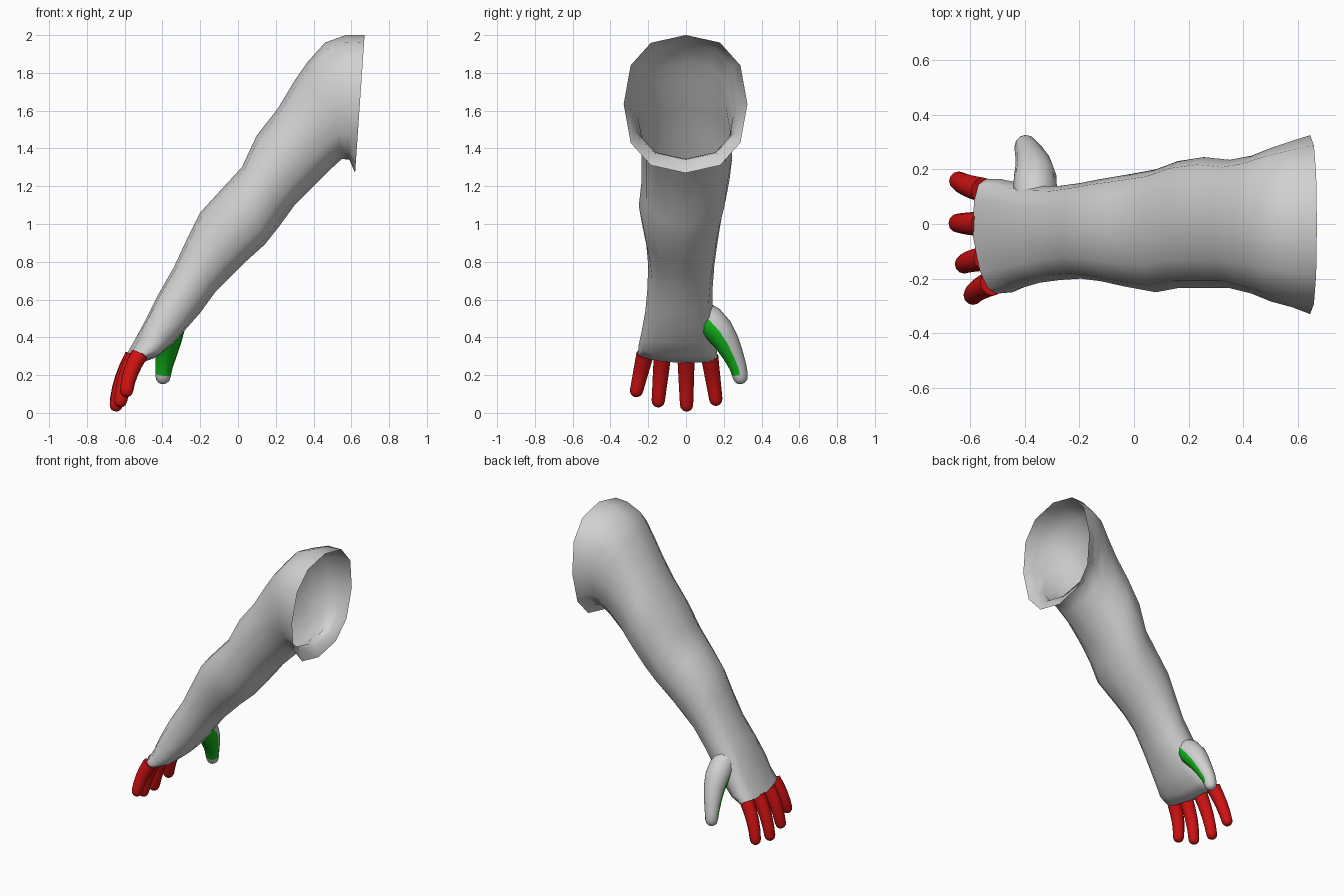
import bpy, bmesh, math
from mathutils import Vector

if "Cube" in bpy.data.objects:
    bpy.data.objects.remove(bpy.data.objects["Cube"])


def material(name, rgb):
    m = bpy.data.materials.new(name)
    m.diffuse_color = (*rgb, 1)
    m.use_nodes = True
    m.node_tree.nodes["Principled BSDF"].inputs["Base Color"].default_value = m.diffuse_color
    return m


GREY = material("light_grey", (0.64, 0.64, 0.64))
RED = material("red", (0.64, 0.006, 0.006))
GREEN = material("green", (0.006, 0.5, 0.01))


def loft(name, rings, mats, cap_start, cap_end, rule=None):
    """Skin a list of closed rings and shade the result smoothly."""
    bm = bmesh.new()
    rows = [[bm.verts.new(p) for p in ring] for ring in rings]
    n = len(rows[0])
    for a, b in zip(rows, rows[1:]):
        for i in range(n):
            j = (i + 1) % n
            bm.faces.new((a[i], a[j], b[j], b[i]))
    if cap_start:
        bm.faces.new(rows[0])
    if cap_end:
        bm.faces.new(rows[-1])
    bmesh.ops.recalc_face_normals(bm, faces=bm.faces)
    bm.normal_update()
    for f in bm.faces:
        f.smooth = True
        if rule and rule(f):
            f.material_index = 1
    me = bpy.data.meshes.new(name)
    bm.to_mesh(me)
    bm.free()
    for m in mats:
        me.materials.append(m)
    ob = bpy.data.objects.new(name, me)
    bpy.context.collection.objects.link(ob)
    bpy.context.view_layer.objects.active = ob
    ob.select_set(True)
    bpy.ops.object.shade_smooth_by_angle(angle=math.radians(60))
    ob.select_set(False)
    return ob


def spow(v, e):
    return math.copysign(abs(v) ** e, v)


# Arm sections: top edge (x, z), bottom edge (x, z), y range
SECTIONS = [
    (0.67, 2.00, 0.62, 1.27, -0.33, 0.325),
    (0.57, 2.00, 0.59, 1.34, -0.305, 0.305),
    (0.46, 1.96, 0.55, 1.345, -0.285, 0.28),
    (0.37, 1.86, 0.49, 1.29, -0.255, 0.25),
    (0.30, 1.76, 0.40, 1.20, -0.235, 0.235),
    (0.21, 1.61, 0.30, 1.10, -0.235, 0.245),
    (0.10, 1.47, 0.22, 0.99, -0.235, 0.23),
    (0.02, 1.30, 0.14, 0.89, -0.25, 0.20),
    (-0.10, 1.17, 0.04, 0.80, -0.23, 0.18),
    (-0.20, 1.06, -0.04, 0.72, -0.21, 0.165),
    (-0.27, 0.92, -0.12, 0.64, -0.20, 0.15),
    (-0.34, 0.77, -0.20, 0.53, -0.205, 0.14),
    (-0.42, 0.63, -0.27, 0.45, -0.215, 0.14),
    (-0.49, 0.49, -0.34, 0.37, -0.235, 0.15),
    (-0.55, 0.38, -0.43, 0.295, -0.25, 0.165),
    (-0.59, 0.31, -0.51, 0.265, -0.255, 0.165),
]
SIDES = 12
rings = []
for k, (ux, uz, lx, lz, y0, y1) in enumerate(SECTIONS):
    top, low = Vector((ux, 0, uz)), Vector((lx, 0, lz))
    mid, half = (top + low) / 2, (top - low) / 2
    exp = 2 / (2.4 if k < 12 else 2.9)
    ring = []
    for i in range(SIDES):
        t = 2 * math.pi * i / SIDES
        p = mid + half * spow(math.cos(t), exp)
        p.y = (y0 + y1) / 2 + (y1 - y0) / 2 * spow(math.sin(t), exp)
        # the knuckle line slants back toward the little finger
        if k >= 14 and p.y < -0.1:
            s = (-p.y - 0.1) / 0.15
            p.x += 0.045 * s
            p.z += 0.025 * s
        ring.append(p)
    rings.append(ring)
loft("arm_and_hand", rings, [GREY], False, True)


def digit(name, path, mats, rule=None, n=12):
    """Tapered tube along (x, y, z, radius) points with a domed tip."""
    pts = [Vector(p[:3]) for p in path]
    rad = [p[3] for p in path]
    d = (pts[-1] - pts[-2]).normalized()
    end, r = pts[-1].copy(), rad[-1]
    for a in (30, 55, 75):
        a = math.radians(a)
        pts.append(end + d * r * math.sin(a))
        rad.append(r * math.cos(a))
    rows = []
    for i, (p, r) in enumerate(zip(pts, rad)):
        t = (pts[min(i + 1, len(pts) - 1)] - pts[max(i - 1, 0)]).normalized()
        u = (Vector((1, 0, 0)) - t * t.x).normalized()
        v = t.cross(u)
        rows.append([p + (u * math.cos(2 * math.pi * k / n)
                          + v * math.sin(2 * math.pi * k / n)) * r
                     for k in range(n)])
    return loft(name, rows, mats, True, True, rule)


# Four fingers: knuckle and tip positions, bowed slightly forward
FINGERS = {
    "index_finger": ((-0.555, 0.125, 0.30), (-0.643, 0.158, 0.072)),
    "middle_finger": ((-0.555, 0.0, 0.30), (-0.645, 0.003, 0.042)),
    "ring_finger": ((-0.545, -0.125, 0.30), (-0.622, -0.147, 0.064)),
    "little_finger": ((-0.522, -0.217, 0.31), (-0.590, -0.262, 0.118)),
}
for name, (a, b) in FINGERS.items():
    a, b = Vector(a), Vector(b)
    path = []
    for t in (0, 0.25, 0.5, 0.75, 1):
        p = a.lerp(b, t)
        p.x -= 0.012 * math.sin(math.pi * t)
        path.append((*p, 0.046 - 0.011 * t))
    digit(name, path, [RED])

# Thumb, with a coloured inner side that stops short of the tip
INNER = Vector((0, -0.85, -0.5))
digit("thumb", [
    (-0.365, 0.07, 0.535, 0.070),
    (-0.362, 0.125, 0.490, 0.080),
    (-0.362, 0.175, 0.435, 0.078),
    (-0.368, 0.215, 0.375, 0.067),
    (-0.380, 0.250, 0.305, 0.055),
    (-0.392, 0.275, 0.245, 0.046),
    (-0.396, 0.285, 0.205, 0.042),
    (-0.397, 0.287, 0.192, 0.040),
], [GREY, GREEN],
    lambda f: f.normal.dot(INNER) > 0.0 and f.calc_center_median().z > 0.205)
